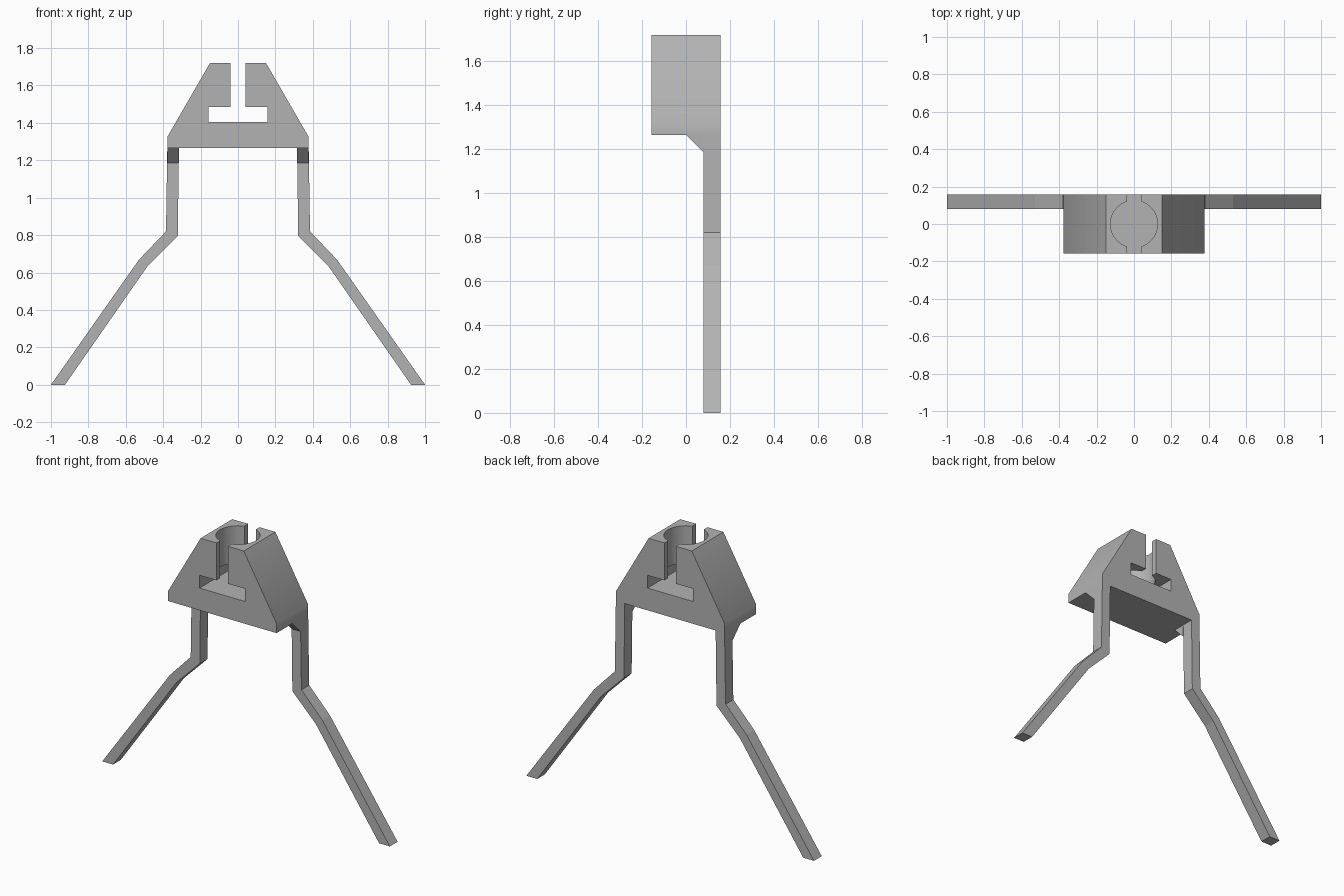
import bpy, bmesh, math

cube = bpy.data.objects.get("Cube")
if cube:
    bpy.data.objects.remove(cube, do_unlink=True)

grey = bpy.data.materials.new("plain grey")
grey.use_nodes = True
colour = (0.45, 0.45, 0.45, 1)
grey.diffuse_color = colour
grey.node_tree.nodes["Principled BSDF"].inputs["Base Color"].default_value = colour

FRONT, LEG_FRONT, BACK = -0.157, 0.08, 0.157
UNDERSIDE = 1.265


def prism(name, outline, start, end, along):
    """Extrude a closed 2D outline along the y axis (x, z) or x axis (y, z)."""
    bm = bmesh.new()
    place = (lambda a, b, t: (a, t, b)) if along == "y" else (lambda a, b, t: (t, a, b))
    face = bm.faces.new([bm.verts.new(place(a, b, start)) for a, b in outline])
    out = bmesh.ops.extrude_face_region(bm, geom=[face])
    for v in out["geom"]:
        if isinstance(v, bmesh.types.BMVert):
            v.co["xyz".index(along)] = end
    bmesh.ops.recalc_face_normals(bm, faces=bm.faces)
    mesh = bpy.data.meshes.new(name)
    bm.to_mesh(mesh)
    bm.free()
    mesh.materials.append(grey)
    obj = bpy.data.objects.new(name, mesh)
    bpy.context.collection.objects.link(obj)
    return obj


# Tapered clamp body with an inverted T slot
half = [(0.378, UNDERSIDE), (0.378, 1.325), (0.15, 1.72), (0.04, 1.72),
        (0.04, 1.485), (0.157, 1.485), (0.157, 1.405)]
body = prism("clamp_body", half + [(-x, z) for x, z in reversed(half)], FRONT, BACK, "y")

# Round vertical bore between the jaws
bpy.ops.mesh.primitive_cylinder_add(vertices=64, radius=0.126, depth=0.4, location=(0, 0, 1.64))
cutter = bpy.context.object
cutter.name = "bore_cutter"
cutter.hide_render = True
cutter.data.materials.append(grey)
bore = body.modifiers.new("bore", "BOOLEAN")
bore.operation = "DIFFERENCE"
bore.solver = "EXACT"
bore.object = cutter
bpy.ops.object.select_all(action="DESELECT")
body.select_set(True)
bpy.context.view_layer.objects.active = body
bpy.ops.object.modifier_apply(modifier=bore.name)
bpy.data.objects.remove(cutter, do_unlink=True)
bpy.ops.object.shade_smooth_by_angle(angle=math.radians(30))

# Bent legs and the sloped brackets that join them to the body
leg = [(0.378, UNDERSIDE), (0.385, 0.82), (0.53, 0.668), (1, 0),
       (0.925, 0), (0.485, 0.632), (0.322, 0.795), (0.316, UNDERSIDE)]
bracket = [(0, UNDERSIDE), (LEG_FRONT, UNDERSIDE), (LEG_FRONT, 1.185)]
for side, s in (("left", 1), ("right", -1)):
    prism(side + "_leg", [(s * x, z) for x, z in leg], LEG_FRONT, BACK, "y")
    prism(side + "_bracket", bracket, s * 0.316, s * 0.378, "x")
